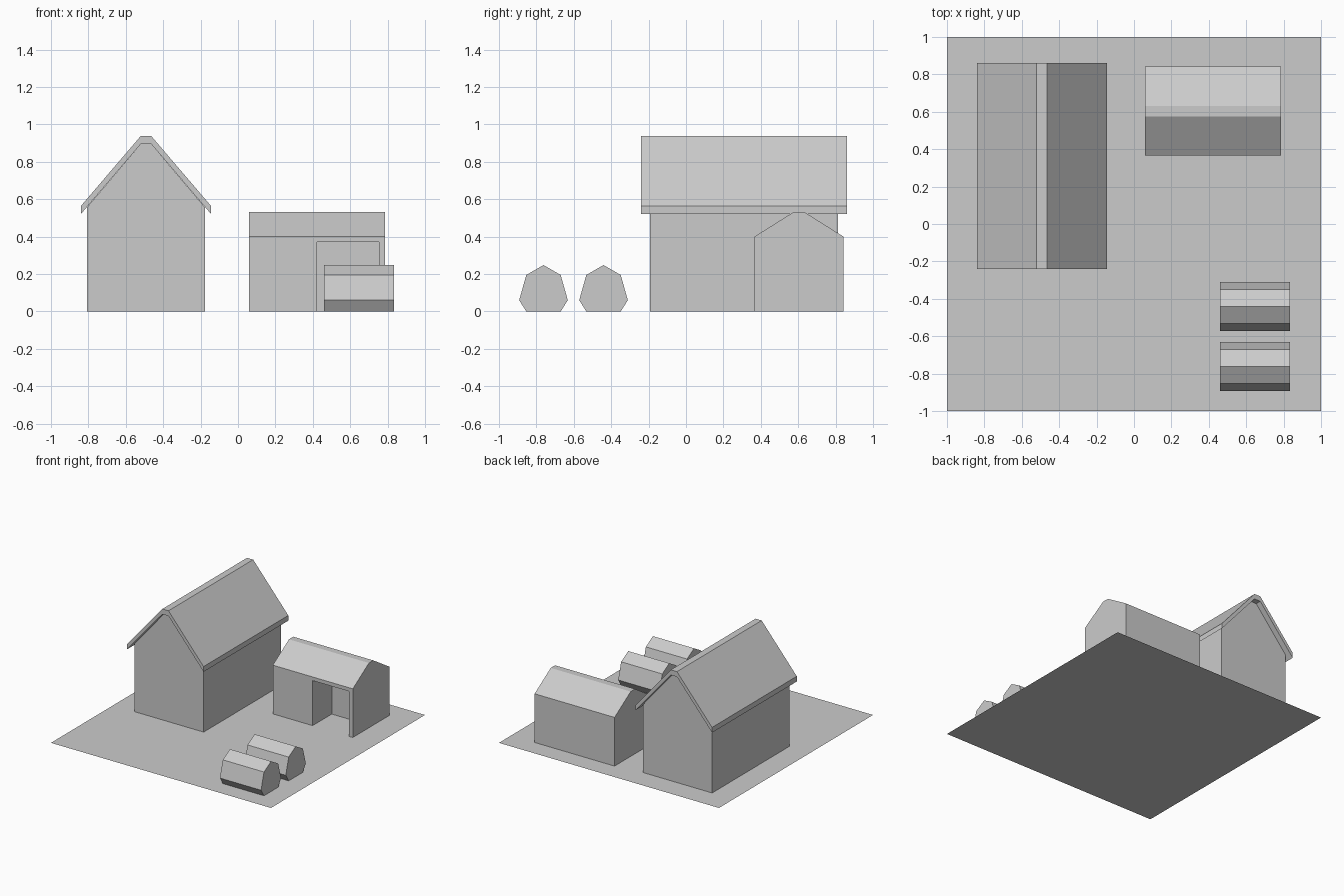
import bpy
import bmesh

cube = bpy.data.objects.get("Cube")
if cube:
    bpy.data.objects.remove(cube, do_unlink=True)

# One plain grey for everything
grey = bpy.data.materials.new("plain_grey")
grey.use_nodes = True
colour = (0.6, 0.6, 0.6, 1)
grey.diffuse_color = colour
grey.node_tree.nodes["Principled BSDF"].inputs["Base Color"].default_value = colour


def finish(name, bm):
    bmesh.ops.recalc_face_normals(bm, faces=bm.faces)
    mesh = bpy.data.meshes.new(name)
    bm.to_mesh(mesh)
    bm.free()
    mesh.materials.append(grey)
    obj = bpy.data.objects.new(name, mesh)
    bpy.context.collection.objects.link(obj)
    return obj


def prism(name, profile, axis, start, end):
    """Extrude an (across, z) profile along the x or y axis."""
    def place(a, z, along):
        return (along, a, z) if axis == "x" else (a, along, z)
    bm = bmesh.new()
    face = bm.faces.new([bm.verts.new(place(a, z, start)) for a, z in profile])
    out = bmesh.ops.extrude_face_region(bm, geom=[face])
    verts = [g for g in out["geom"] if isinstance(g, bmesh.types.BMVert)]
    shift = end - start
    bmesh.ops.translate(bm, verts=verts,
                        vec=(shift, 0, 0) if axis == "x" else (0, shift, 0))
    return finish(name, bm)


def mirrored(half, centre):
    """Close a symmetric profile from its right half, listed bottom to top."""
    right = [(centre + a, z) for a, z in half]
    left = [(centre - a, z) for a, z in reversed(half) if a > 0]
    return right + left


# Ground sheet
bm = bmesh.new()
bmesh.ops.create_grid(bm, x_segments=1, y_segments=1, size=1)
ground = finish("ground", bm)

# Tall barn: walls, then a folded roof slab with overhangs
barn_x, barn_y = -0.492, 0.31
prism("barn_walls", mirrored([(0.315, 0), (0.315, 0.557), (0.028, 0.895)], barn_x),
      "y", barn_y - 0.503, barn_y + 0.503)
outer = mirrored([(0.347, 0.565), (0.028, 0.938)], barn_x)
inner = [(a, z - 0.043) for a, z in reversed(outer)]
prism("barn_roof", outer + inner, "y", barn_y - 0.55, barn_y + 0.55)

# Small shed with a doorway recess cut into its front
shed_y = 0.604
shed = prism("shed", mirrored([(0.238, 0), (0.238, 0.4), (0.028, 0.532)], shed_y),
             "x", 0.06, 0.787)
doorway = prism("doorway_cutter",
                [(0.2, -0.1), (0.615, -0.1), (0.615, 0.37), (0.2, 0.37)],
                "x", 0.422, 0.754)
doorway.hide_render = True
doorway.hide_viewport = True
cut = shed.modifiers.new("doorway", "BOOLEAN")
cut.operation = "DIFFERENCE"
cut.solver = "EXACT"
cut.object = doorway

# Two seven-sided bales lying side by side
for name, y in (("front_bale", -0.762), ("rear_bale", -0.441)):
    prism(name, mirrored([(0.092, 0), (0.13, 0.06), (0.092, 0.195), (0, 0.248)], y),
          "x", 0.46, 0.834)
